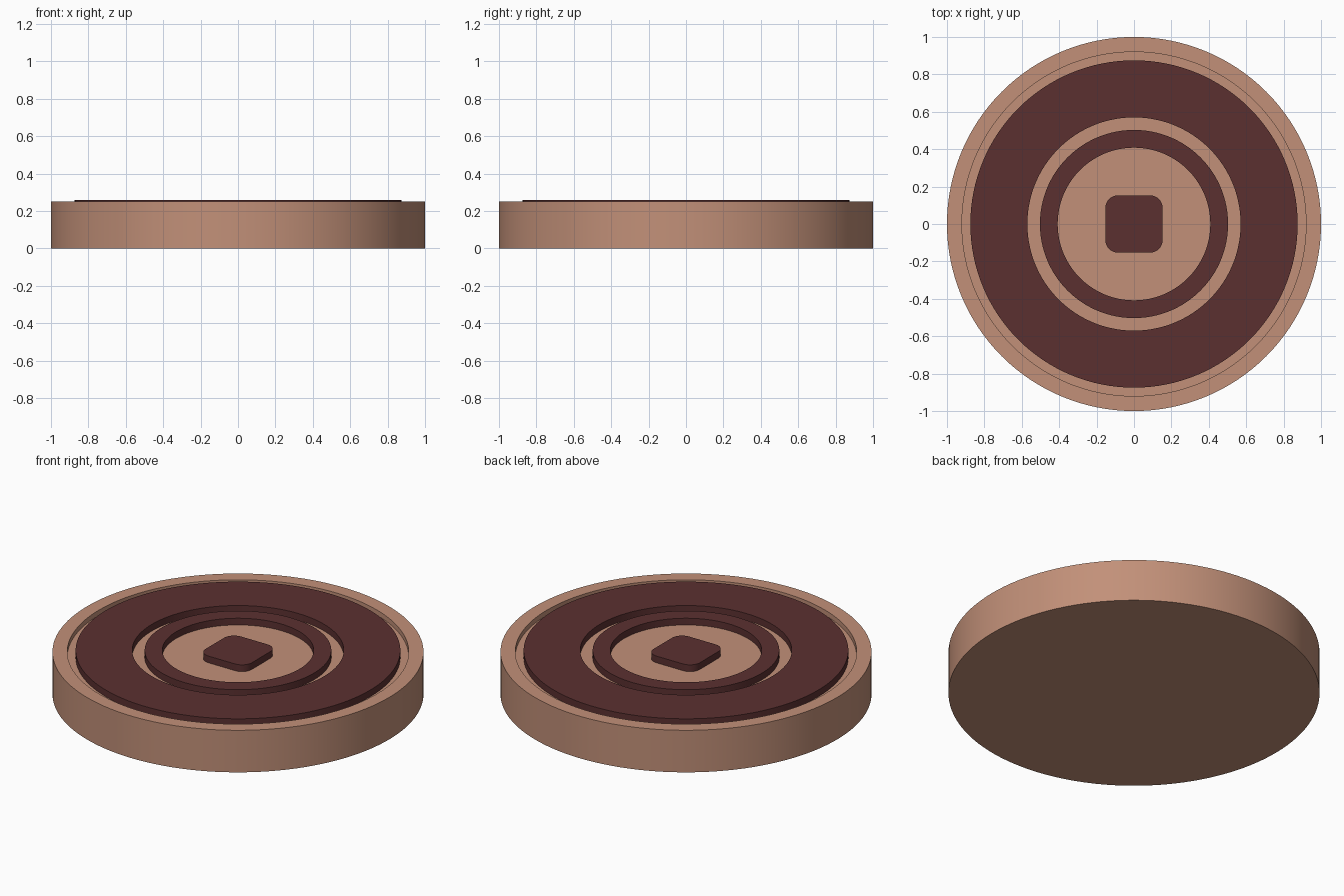
import bpy, bmesh, math
from mathutils import Matrix

cube = bpy.data.objects.get("Cube")
if cube:
    bpy.data.objects.remove(cube, do_unlink=True)


def make_material(name, color):
    mat = bpy.data.materials.new(name)
    mat.use_nodes = True
    mat.diffuse_color = color
    mat.node_tree.nodes["Principled BSDF"].inputs["Base Color"].default_value = color
    return mat


tan = make_material("warm tan", (0.54, 0.28, 0.19, 1))
maroon = make_material("dark maroon", (0.105, 0.03, 0.03, 1))

FLOOR, RIM, TOP = 0.22, 0.25, 0.26
SEGMENTS = 128


def finish(name, bm, mat):
    bmesh.ops.remove_doubles(bm, verts=bm.verts, dist=1e-5)
    bmesh.ops.recalc_face_normals(bm, faces=bm.faces)
    mesh = bpy.data.meshes.new(name)
    bm.to_mesh(mesh)
    bm.free()
    mesh.materials.append(mat)
    obj = bpy.data.objects.new(name, mesh)
    bpy.context.collection.objects.link(obj)
    bpy.ops.object.select_all(action='DESELECT')
    bpy.context.view_layer.objects.active = obj
    obj.select_set(True)
    bpy.ops.object.shade_smooth_by_angle(angle=math.radians(30))
    return obj


def lathe(name, profile, mat, closed=False):
    """Revolve (radius, height) points about the z axis."""
    bm = bmesh.new()
    verts = [bm.verts.new((r, 0, z)) for r, z in profile]
    pairs = list(zip(verts, verts[1:]))
    if closed:
        pairs.append((verts[-1], verts[0]))
    edges = [bm.edges.new(p) for p in pairs]
    bmesh.ops.spin(bm, geom=verts + edges, cent=(0, 0, 0), axis=(0, 0, 1),
                   angle=math.tau, steps=SEGMENTS, use_merge=True)
    return finish(name, bm, mat)


def ring(name, inner, outer):
    lathe(name, [(inner, FLOOR), (outer, FLOOR), (outer, TOP), (inner, TOP)],
          maroon, closed=True)


# Shallow dish with a raised rim
lathe("dish_body", [(0, 0), (1, 0), (1, RIM), (0.92, RIM), (0.92, FLOOR), (0, FLOOR)], tan)

# Raised rings on the dish floor
ring("outer_ring", 0.57, 0.875)
ring("inner_ring", 0.408, 0.503)

# Rounded square button in the middle
bm = bmesh.new()
height = TOP - FLOOR
bmesh.ops.create_cube(bm, size=1, matrix=Matrix.Translation((0, 0, FLOOR + height / 2))
                      @ Matrix.Diagonal((0.305, 0.305, height, 1)))
uprights = [e for e in bm.edges if abs(e.verts[0].co.z - e.verts[1].co.z) > height / 2]
bmesh.ops.bevel(bm, geom=uprights, offset=0.065, segments=8, profile=0.5, affect='EDGES')
finish("center_button", bm, maroon)
